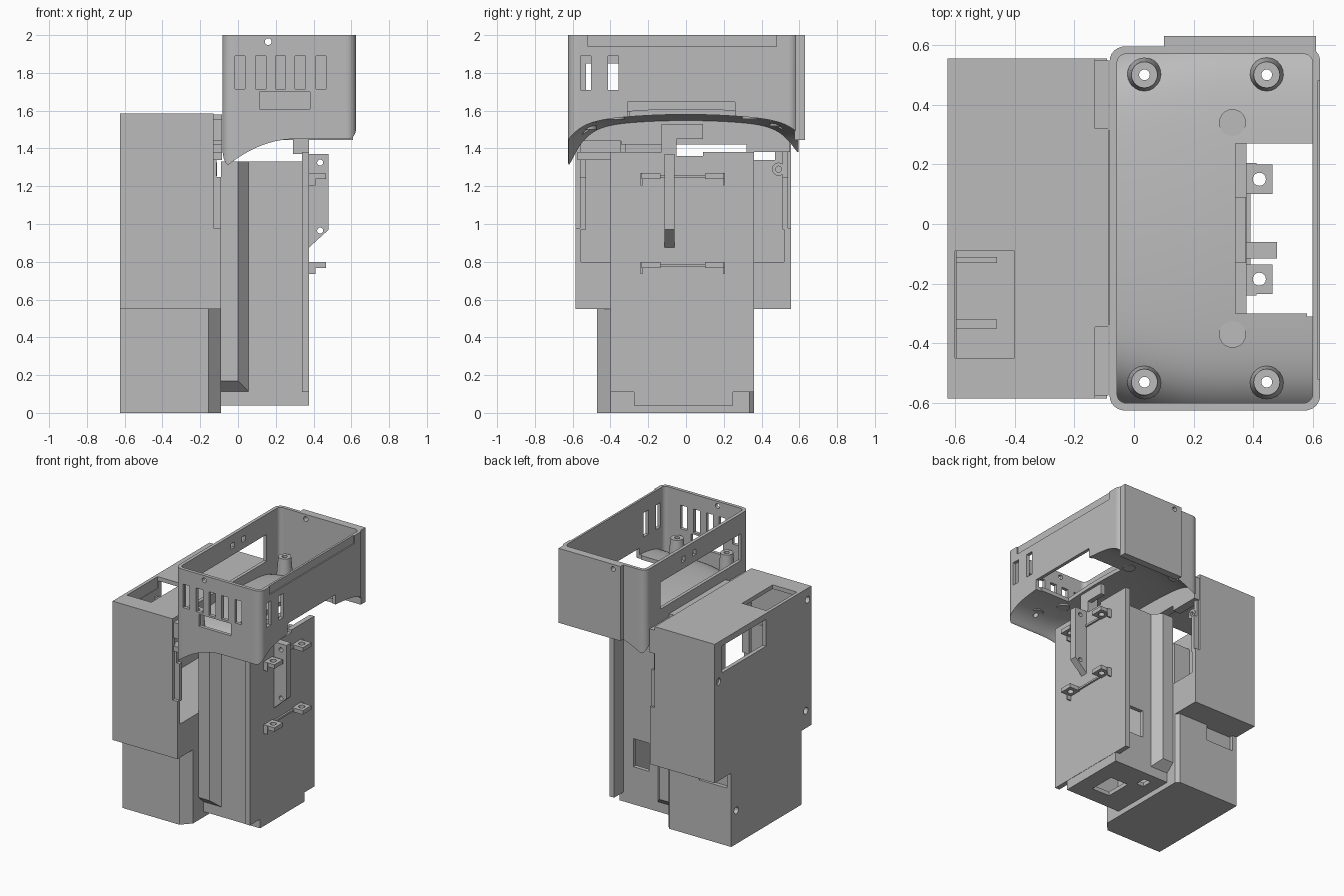
import bpy, bmesh, math
from mathutils import Matrix

cube = bpy.data.objects.get("Cube")
if cube:
    bpy.data.objects.remove(cube, do_unlink=True)

grey = bpy.data.materials.new("plain grey")
grey.use_nodes = True
grey.diffuse_color = (0.5, 0.5, 0.5, 1)
grey.node_tree.nodes["Principled BSDF"].inputs["Base Color"].default_value = (0.5, 0.5, 0.5, 1)


def make(name, bm):
    bmesh.ops.recalc_face_normals(bm, faces=bm.faces)
    mesh = bpy.data.meshes.new(name)
    bm.to_mesh(mesh)
    bm.free()
    mesh.materials.append(grey)
    ob = bpy.data.objects.new(name, mesh)
    bpy.context.collection.objects.link(ob)
    return ob


def add_box(bm, x0, x1, y0, y1, z0, z1):
    m = Matrix.Translation(((x0 + x1) / 2, (y0 + y1) / 2, (z0 + z1) / 2))
    bmesh.ops.create_cube(bm, size=1, matrix=m @ Matrix.Diagonal((x1 - x0, y1 - y0, z1 - z0, 1)))


def boxes(name, *dims):
    bm = bmesh.new()
    for d in dims:
        add_box(bm, *d)
    return make(name, bm)


def rod(name, at, r, depth, axis="Z", r2=None, seg=20):
    bm = bmesh.new()
    turn = {"Z": Matrix(), "X": Matrix.Rotation(math.pi / 2, 4, "Y"),
            "Y": Matrix.Rotation(math.pi / 2, 4, "X")}[axis]
    bmesh.ops.create_cone(bm, cap_ends=True, segments=seg, radius1=r, radius2=r2 or r,
                          depth=depth, matrix=Matrix.Translation(at) @ turn)
    return make(name, bm)


def hull(name, points):
    bm = bmesh.new()
    vs = [bm.verts.new(p) for p in points]
    bmesh.ops.convex_hull(bm, input=vs)
    bmesh.ops.dissolve_limit(bm, angle_limit=0.01, verts=bm.verts, edges=bm.edges)
    return make(name, bm)


def combine(target, other, operation="DIFFERENCE"):
    other.hide_render = True
    mod = target.modifiers.new("cut", "BOOLEAN")
    mod.operation, mod.object, mod.solver = operation, other, "EXACT"
    bpy.context.view_layer.objects.active = target
    bpy.ops.object.modifier_apply(modifier=mod.name)
    bpy.data.objects.remove(other, do_unlink=True)


def smooth(ob):
    bpy.ops.object.select_all(action="DESELECT")
    ob.select_set(True)
    bpy.context.view_layer.objects.active = ob
    bpy.ops.object.shade_smooth_by_angle(angle=math.radians(30))


# Upper tray: rounded block, arched underside with drooping corners
def saddle(x, y):
    a = min(abs(y) / 0.62, 1)
    t = max(0, (0.3 - x) / 0.38)
    return 1.58 - 0.05 * a * a - 0.08 * a ** 9 - 0.16 * t * t * (0.2 + 0.8 * a ** 8)


def saddle_block(name, inset, lift, top, r):
    hx, hy, cx, cy = 0.353 - inset, 0.61 - inset, 0.271, -0.015
    bm = bmesh.new()
    bmesh.ops.create_grid(bm, x_segments=32, y_segments=40, size=1)
    low, faces = list(bm.verts), list(bm.faces)
    rim = [e for e in bm.edges if e.is_boundary]
    high = {}
    for v in low:
        dx = hx * math.sin(v.co.x * math.pi / 2)
        d = max(0, r - (hx - abs(dx)))
        dy = (hy - r + math.sqrt(max(0, r * r - d * d))) * math.sin(v.co.y * math.pi / 2)
        x, y = cx + dx, cy + dy
        v.co = (x, y, saddle(x, y) + lift)
        high[v] = bm.verts.new((x, y, top))
    for f in faces:
        bm.faces.new([high[v] for v in reversed(f.verts)])
    for e in rim:
        a, b = e.verts
        bm.faces.new((a, b, high[b], high[a]))
    return make(name, bm)


tray = saddle_block("upper_tray", 0, 0, 2.0, 0.05)
combine(tray, boxes("back_pad", (0.1, 0.61, 0.575, 0.63, 1.445, 2.0)), "UNION")
combine(tray, saddle_block("tray_inside", 0.025, 0.03, 2.2, 0.03))
slots = [(x - 0.027, x + 0.027, -0.7, -0.55, 1.715, 1.89) for x in (0.01, 0.12, 0.225, 0.33, 0.44)]
slots += [(0.55, 0.7, y - 0.028, y + 0.028, 1.71, 1.89) for y in (-0.53, -0.385)]
combine(tray, boxes("vent_slots", *slots))
combine(tray, boxes("openings",
                    (0.115, 0.38, -0.7, -0.55, 1.61, 1.7),      # front window
                    (0.34, 0.599, -0.3, 0.27, 1.3, 1.7),        # floor opening
                    (-0.2, 0.0, -0.53, 0.42, 1.65, 1.85),       # long side opening
                    (-0.2, 0.0, 0.0, 0.04, 1.9, 1.94),
                    (-0.2, 0.0, 0.13, 0.17, 1.9, 1.94),
                    (0.615, 0.7, -0.52, 0.48, 1.94, 2.1)))
combine(tray, boxes("low_opening", (0.58, 0.7, -0.31, 0.26, 1.5, 1.645)))
for y in (-0.6, 0.6):
    combine(tray, rod("rim_hole", (0.16, y, 1.965), 0.018, 0.2, "Y"))

# Tapered screw posts bored through the tray floor
for x in (0.035, 0.445):
    for y in (-0.53, 0.5):
        base = saddle(x, y) + 0.01
        post = rod("screw_post", (x, y, (base + 1.68) / 2), 0.058, 1.68 - base, r2=0.044)
        for part in (post, tray):
            combine(part, rod("bore", (x, y, 1.55), 0.018, 0.6))
        smooth(post)
smooth(tray)

# Round plugs in the tray floor
for y in (-0.37, 0.34):
    rod("floor_plug", (0.33, y, saddle(0.33, y) + 0.014), 0.045, 0.045)

# Column: hollow, with a chamfered ridge down the front and the back
column = boxes("column", (-0.09, 0.375, -0.275, 0.25, 0.04, 1.33))
for s in (-1, 1):
    pts = []
    for reach, x, z in ((0.25, 0.068, 0.102), (0.325, 0, 0.17)):
        pts += [(px, -0.012 + s * reach, pz) for px in (-0.09, x) for pz in (z, 1.33)]
    combine(column, hull("ridge", pts), "UNION")
combine(column, boxes("column_inside", (-0.06, 0.345, -0.245, 0.22, 0.07, 2)))
combine(column, boxes("column_windows", (0.1, 0.25, -0.15, 0.05, 0, 0.1),
                      (0.0, 0.06, 0.1, 0.18, 0, 0.1), (0.13, 0.26, 0.15, 0.5, 0.32, 0.53)))

# Mounting plate on the column and its tongue into the tray
plate = boxes("mounting_plate", (0.34, 0.377, -0.4, 0.36, 0.11, 1.38))
combine(plate, boxes("plate_slit", (0.3, 0.4, -0.05, 0.09, 1.36, 1.5)))
boxes("tongue", (0.29, 0.375, -0.13, -0.05, 1.37, 1.53), (0.34, 0.375, -0.05, 0.09, 1.45, 1.53))

# Pointed bracket with two holes
bracket = hull("bracket", [(x, y, z) for y in (-0.115, -0.06)
                           for x, z in ((0.37, 0.87), (0.48, 0.97), (0.48, 1.37), (0.37, 1.37))])
for z in (0.965, 1.325):
    combine(bracket, rod("bracket_hole", (0.435, -0.09, z), 0.016, 0.2, "Y"))

# Clips: pierced lugs joined by a thin bar
for z in (1.25, 0.78):
    boxes("clip_bar", (0.37, 0.39, -0.15, 0.12, z - 0.006, z + 0.008))
    for y, end in ((-0.185, -0.235), (0.15, 0.2)):
        lug = boxes("clip_lug", (0.37, 0.465, y - 0.05, y + 0.05, z - 0.012, z + 0.018))
        combine(lug, rod("lug_hole", (0.42, y, z), 0.022, 0.2))
        boxes("clip_peg", (0.37, 0.41, end - 0.005, end + 0.005, z - 0.045, z + 0.02))

# Side case: open towards the column, with top and outer openings
case = boxes("side_case", (-0.625, -0.13, -0.585, 0.555, 0.55, 1.585))
combine(case, boxes("case_step", (-0.3, -0.09, -0.585, 0.555, 0.55, 0.98)), "UNION")
combine(case, boxes("case_inside", (-0.595, 0, -0.555, 0.52, 0.8, 1.555)))
combine(case, boxes("case_openings", (-0.6, -0.4, -0.45, -0.09, 1.5, 1.7),
                    (-0.7, -0.55, -0.05, 0.47, 1.34, 1.54)))
for y, z in ((-0.54, 1.5), (0.51, 1.29), (-0.52, 0.68)):
    combine(case, rod("case_screw_hole", (-0.62, y, z), 0.025, 0.06, "X"))

# Case details: inner ribs, screw boss, header, edge tabs and strips
boxes("inner_ribs", (-0.6, -0.46, -0.35, -0.32, 0.8, 1.45), (-0.6, -0.46, -0.13, -0.11, 0.8, 1.45))
boss = rod("screw_boss", (-0.36, 0.49, 1.29), 0.035, 0.5, "X")
combine(boss, rod("boss_bore", (-0.12, 0.49, 1.29), 0.016, 0.1, "X"))
boxes("case_header", (-0.15, -0.085, -0.345, 0.32, 1.42, 1.58))
boxes("edge_tabs", (-0.15, -0.085, -0.575, -0.345, 1.44, 1.555),
      (-0.15, -0.085, -0.575, -0.345, 1.34, 1.38), (-0.15, -0.085, 0.32, 0.55, 1.38, 1.555))
boxes("edge_strips", *[(-0.15, x, y, y + 0.03, 0.97, z) for y in (-0.56, 0.51)
                       for x, z in ((-0.115, 1.38), (-0.09, 1.25))])

# Chamfered lower case with a shallow slot under the overhang
lower = hull("lower_case", [(x, y, z) for z in (0, 0.56) for x, y in (
    (-0.625, -0.47), (-0.155, -0.47), (-0.09, -0.4), (-0.09, 0.335), (-0.115, 0.36), (-0.625, 0.36))])
combine(lower, boxes("lower_slot", (-0.59, -0.36, 0.33, 0.5, 0.43, 0.55)))
combine(lower, rod("lower_screw_hole", (-0.62, 0.3, 0.25), 0.025, 0.06, "X"))
